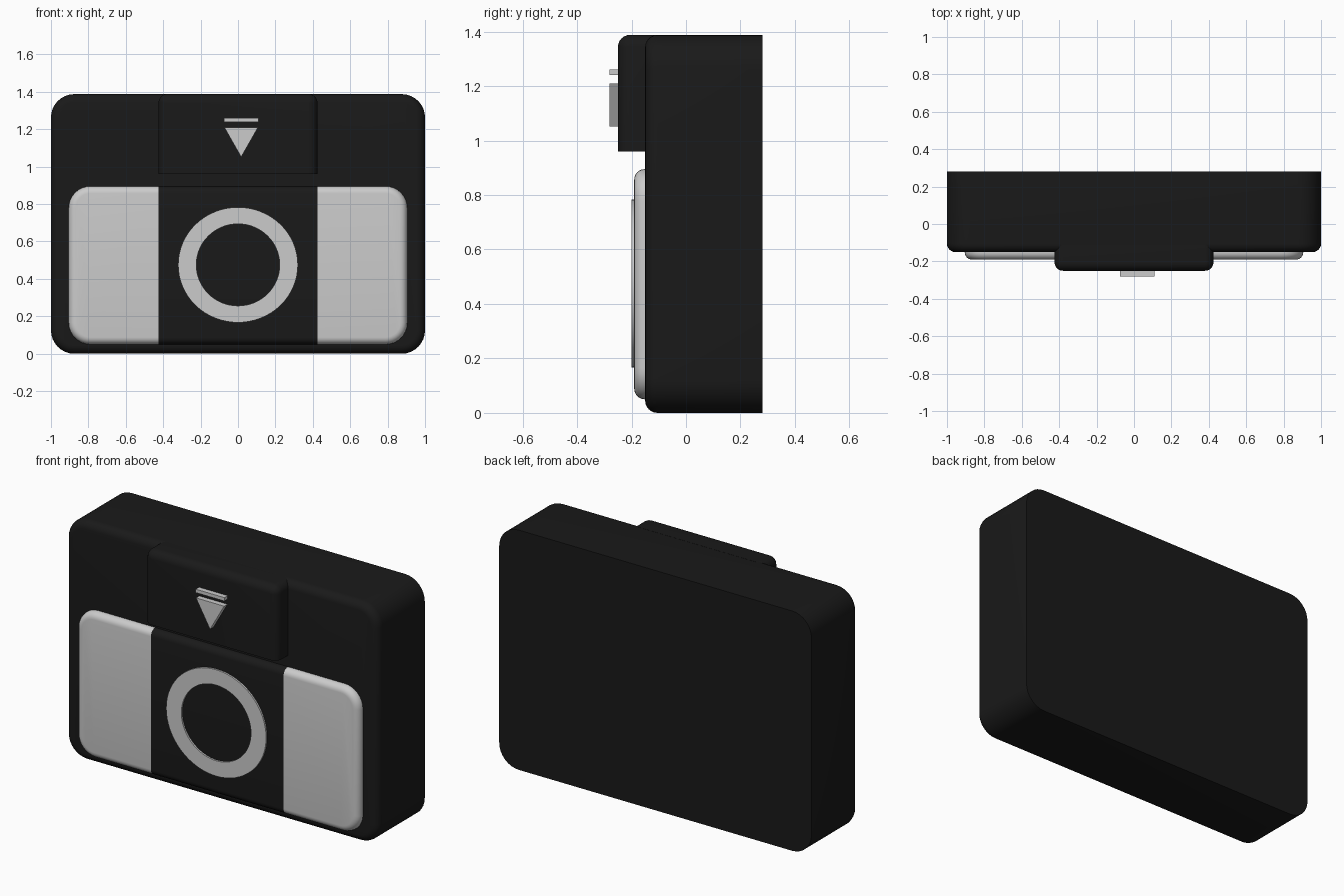
import bpy, bmesh
from math import sin, cos, pi

if "Cube" in bpy.data.objects:
    bpy.data.objects.remove(bpy.data.objects["Cube"])

black = bpy.data.materials.new("black_plastic")
black.diffuse_color = (0.01, 0.01, 0.01, 1)
black.use_nodes = True
black.node_tree.nodes["Principled BSDF"].inputs["Base Color"].default_value = black.diffuse_color


def rounded_rect(x0, x1, z0, z1, r, steps=8):
    pts = []
    for cx, cz, a0 in ((x1 - r, z1 - r, 0), (x0 + r, z1 - r, pi / 2),
                       (x0 + r, z0 + r, pi), (x1 - r, z0 + r, 1.5 * pi)):
        for i in range(steps + 1):
            a = a0 + pi / 2 * i / steps
            pts.append((cx + r * cos(a), cz + r * sin(a)))
    return pts


def ellipse(cx, cz, rx, rz, n=64):
    return [(cx + rx * cos(2 * pi * i / n), cz + rz * sin(2 * pi * i / n)) for i in range(n)]


def loft(name, loops, mat=None, caps=True, cuts=()):
    """Skin (y, outline) loops; cuts are (point, normal, fill), removing the normal side."""
    bm = bmesh.new()
    rings = [[bm.verts.new((x, y, z)) for x, z in pts] for y, pts in loops]
    for a, b in zip(rings, rings[1:]):
        for i in range(len(a)):
            j = (i + 1) % len(a)
            bm.faces.new((a[i], a[j], b[j], b[i]))
    if caps:
        bm.faces.new(rings[0])
        bm.faces.new(rings[-1])
    bmesh.ops.recalc_face_normals(bm, faces=bm.faces)
    for co, no, fill in cuts:
        res = bmesh.ops.bisect_plane(bm, geom=bm.verts[:] + bm.edges[:] + bm.faces[:],
                                     plane_co=co, plane_no=no, clear_outer=True)
        if fill:
            edges = [e for e in res["geom_cut"] if isinstance(e, bmesh.types.BMEdge)]
            bmesh.ops.contextual_create(bm, geom=edges)
            bmesh.ops.recalc_face_normals(bm, faces=bm.faces)
    me = bpy.data.meshes.new(name)
    bm.to_mesh(me)
    bm.free()
    ob = bpy.data.objects.new(name, me)
    bpy.context.collection.objects.link(ob)
    if mat:
        me.materials.append(mat)
    bpy.ops.object.select_all(action='DESELECT')
    ob.select_set(True)
    bpy.context.view_layer.objects.active = ob
    bpy.ops.object.shade_smooth_by_angle(angle=0.6)
    return ob


def pillow(back, front, x0, x1, z0, z1, r, bevel, steps=6):
    """Rounded slab with flat back and rounded front rim."""
    loops = [(back, rounded_rect(x0, x1, z0, z1, r))]
    for i in range(steps + 1):
        a = pi / 2 * i / steps
        d = bevel * (1 - cos(a))
        loops.append((front + bevel * (1 - sin(a)),
                      rounded_rect(x0 + d, x1 - d, z0 + d, z1 - d, r - d)))
    return loops


H, W = 1.388, 0.425

# Camera body
loft("body", pillow(0.28, -0.15, -1, 1, 0, H, 0.125, 0.045), black)

# Viewfinder housing, with flat underside
loft("viewfinder_housing", pillow(-0.11, -0.25, -W, W, 0.8, H, 0.046, 0.045), black,
     cuts=[((0, 0, 0.96), (0, 0, -1), True)])

# Raised front panel, split into two grips and a dark centre
panel = pillow(-0.14, -0.19, -0.905, 0.905, 0.05, 0.895, 0.115, 0.038)
loft("grip_left", panel, cuts=[((-W, 0, 0), (1, 0, 0), True)])
loft("grip_right", panel, cuts=[((W, 0, 0), (-1, 0, 0), True)])
loft("centre_panel", panel, black,
     cuts=[((-W, 0, 0), (-1, 0, 0), False), ((W, 0, 0), (1, 0, 0), False)])

# Lens ring
outer, inner = ellipse(0, 0.475, 0.32, 0.308), ellipse(0, 0.475, 0.223, 0.219)
loft("lens_ring", [(-0.185, outer), (-0.2, outer), (-0.2, inner), (-0.185, inner)], caps=False)

# Triangle and bar emblem shapes
tri = [(-0.073, 1.21), (0.107, 1.21), (0.017, 1.052)]
bar = [(-0.075, 1.24), (0.109, 1.24), (0.109, 1.26), (-0.075, 1.26)]
for name, pts in (("front_triangle", tri), ("front_bar", bar)):
    loft(name, [(-0.24, pts), (-0.28, pts)])
